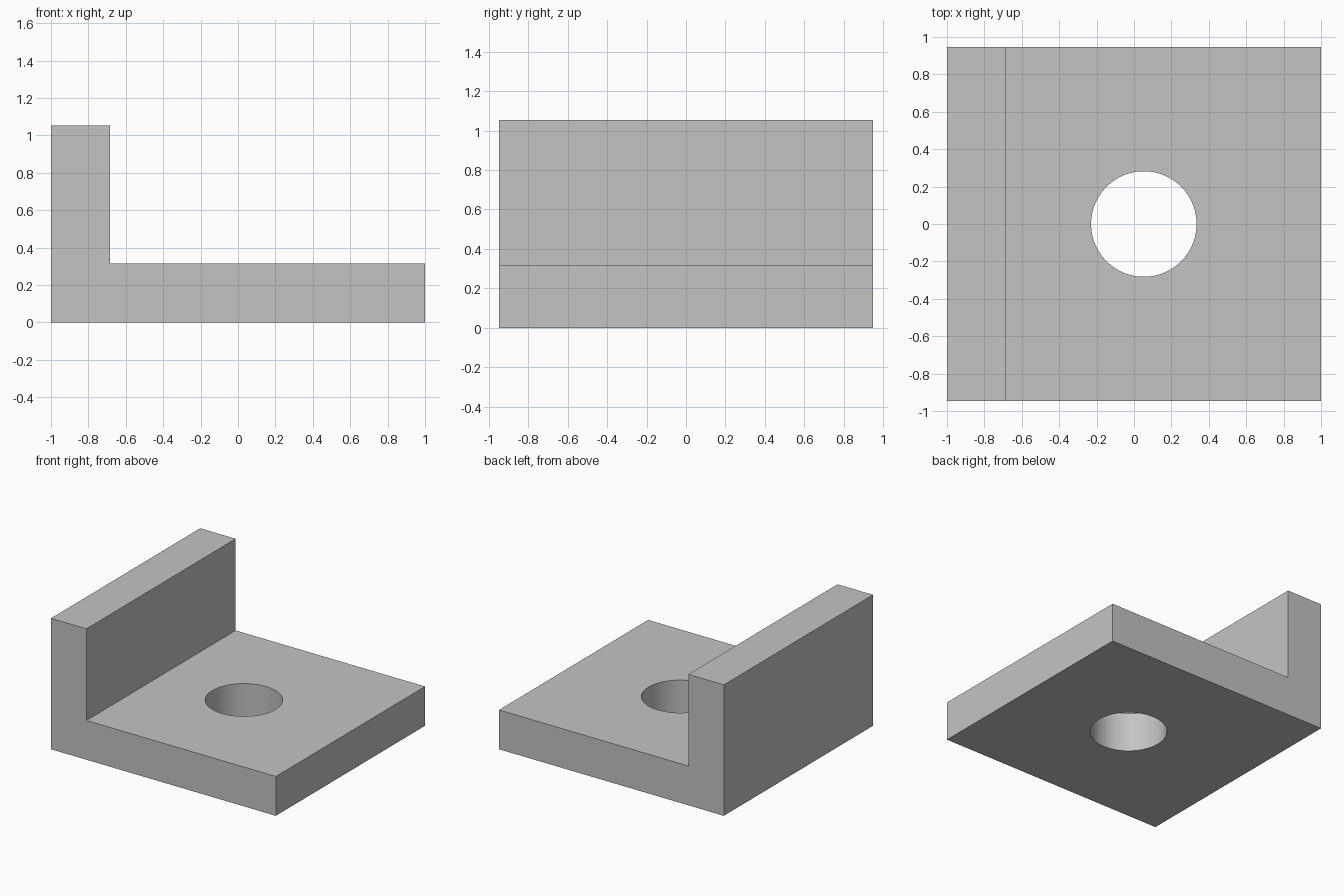
import bpy
import bmesh

cube = bpy.data.objects.get("Cube")
if cube:
    bpy.data.objects.remove(cube, do_unlink=True)

U = 2 / 19                 # one design unit
HALF_DEPTH = 9 * U
THICK = 3 * U
HEIGHT = 10 * U

# Plain grey material
grey = bpy.data.materials.new("plain grey")
grey.use_nodes = True
colour = (0.55, 0.55, 0.55, 1)
grey.diffuse_color = colour
grey.node_tree.nodes["Principled BSDF"].inputs["Base Color"].default_value = colour

# L-shaped profile extruded from front to back
profile = [(-1, 0), (1, 0), (1, THICK), (-1 + THICK, THICK),
           (-1 + THICK, HEIGHT), (-1, HEIGHT)]
bm = bmesh.new()
face = bm.faces.new([bm.verts.new((x, -HALF_DEPTH, z)) for x, z in profile])
extruded = bmesh.ops.extrude_face_region(bm, geom=[face])["geom"]
bmesh.ops.translate(bm, vec=(0, 2 * HALF_DEPTH, 0),
                    verts=[v for v in extruded if isinstance(v, bmesh.types.BMVert)])
bmesh.ops.recalc_face_normals(bm, faces=bm.faces)
mesh = bpy.data.meshes.new("angle_bracket")
bm.to_mesh(mesh)
bm.free()
mesh.materials.append(grey)
bracket = bpy.data.objects.new("angle_bracket", mesh)
bpy.context.collection.objects.link(bracket)

# Round hole through the base plate
bpy.ops.mesh.primitive_cylinder_add(vertices=96, radius=0.282, depth=1,
                                    location=(0.5 * U, 0, THICK / 2))
cutter = bpy.context.object
cutter.name = "hole_cutter"
cutter.data.materials.append(grey)
cut = bracket.modifiers.new("hole", "BOOLEAN")
cut.operation = "DIFFERENCE"
cut.solver = "EXACT"
cut.object = cutter

# Apply the cut and drop the cutter
bpy.ops.object.select_all(action="DESELECT")
bracket.select_set(True)
bpy.context.view_layer.objects.active = bracket
bpy.ops.object.modifier_apply(modifier=cut.name)
bpy.data.objects.remove(cutter, do_unlink=True)

# Smooth hole wall, sharp edges elsewhere
bpy.ops.object.shade_smooth_by_angle()
